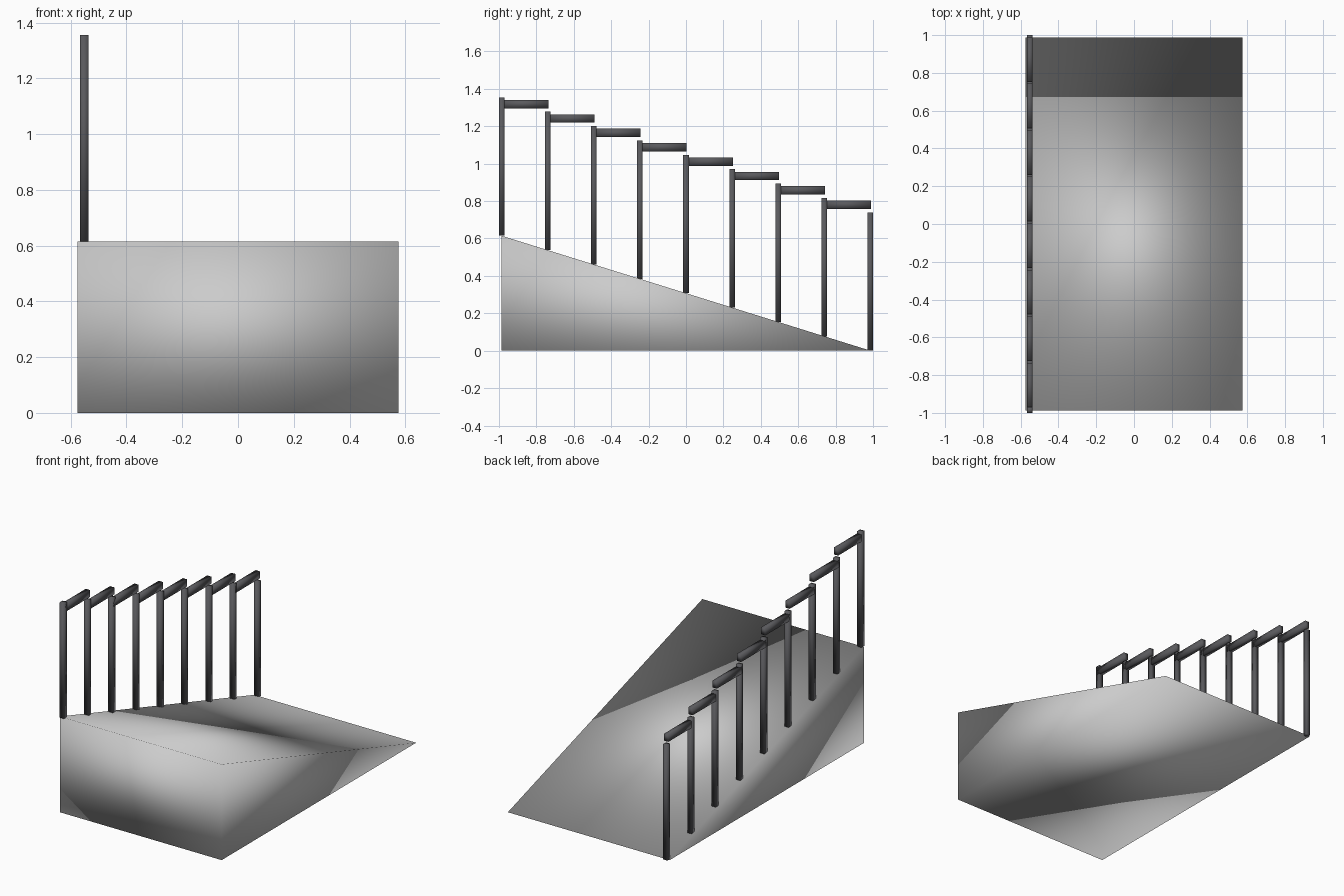
import bpy, bmesh

if "Cube" in bpy.data.objects:
    bpy.data.objects.remove(bpy.data.objects["Cube"])

HALF_W, HALF_L, RISE = 0.575, 0.987, 0.615   # ramp half width, half length, height
POSTS, POST_W, POST_H = 9, 0.03, 0.74
RAIL_H = 0.045
RAIL_X = -0.552
STEP = 2 * 0.985 / (POSTS - 1)


def material(name, rgb):
    mat = bpy.data.materials.new(name)
    mat.diffuse_color = (*rgb, 1)
    mat.use_nodes = True
    mat.node_tree.nodes["Principled BSDF"].inputs["Base Color"].default_value = mat.diffuse_color
    return mat


dark = material("dark_metal", (0.1, 0.1, 0.108))


def box(name, lo, hi):
    bpy.ops.mesh.primitive_cube_add(size=1, location=[(a + b) / 2 for a, b in zip(lo, hi)])
    ob = bpy.context.object
    ob.name = name
    ob.scale = [b - a for a, b in zip(lo, hi)]
    bpy.ops.object.transform_apply(location=False, rotation=False, scale=True)
    ob.data.materials.append(dark)
    ob.data.shade_smooth()
    return ob


# Ramp: triangular side profile extruded across the width
bm = bmesh.new()
profile = [(-HALF_L, 0), (HALF_L, 0), (-HALF_L, RISE)]
face = bm.faces.new([bm.verts.new((-HALF_W, y, z)) for y, z in profile])
side = bmesh.ops.extrude_face_region(bm, geom=[face])
bmesh.ops.translate(bm, vec=(2 * HALF_W, 0, 0),
                    verts=[g for g in side["geom"] if isinstance(g, bmesh.types.BMVert)])
bmesh.ops.recalc_face_normals(bm, faces=bm.faces)
mesh = bpy.data.meshes.new("ramp")
bm.to_mesh(mesh)
bm.free()
mesh.shade_smooth()
bpy.context.collection.objects.link(bpy.data.objects.new("ramp", mesh))

# Posts down the slope, each but the last carrying a level rail to the next
h = POST_W / 2
for i in range(POSTS):
    y = -0.985 + i * STEP
    z = RISE * (1 - i / (POSTS - 1))
    box(f"post_{i + 1}", (RAIL_X - h, y - h, z), (RAIL_X + h, y + h, z + POST_H))
    if i < POSTS - 1:
        top = z + POST_H - 0.014
        box(f"handrail_{i + 1}", (RAIL_X - h, y - 0.003, top - RAIL_H),
            (RAIL_X + h, y + STEP + 0.004, top))
